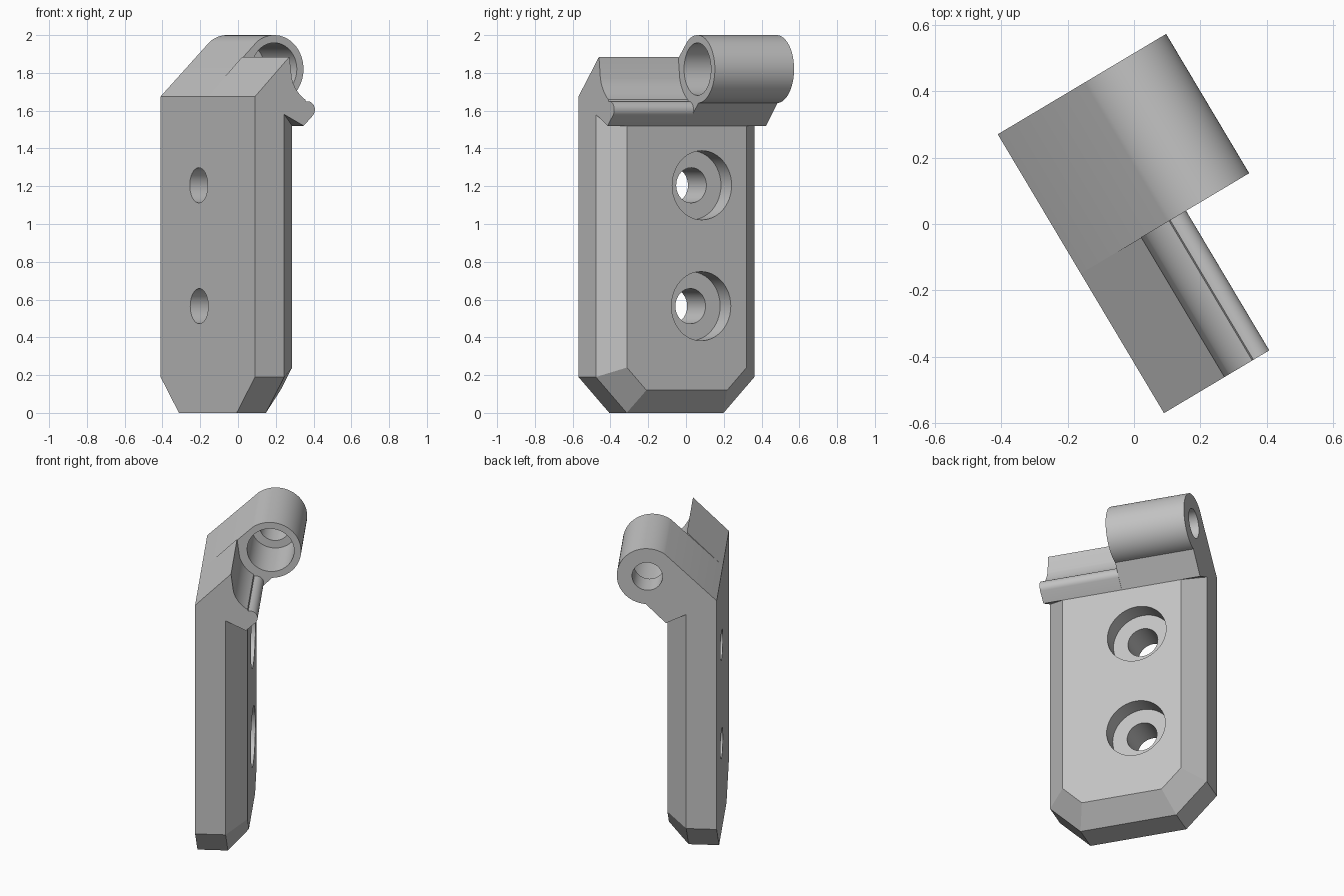
import bpy, bmesh
from math import cos, sin, radians, atan2
from mathutils import Vector

cube = bpy.data.objects.get("Cube")
if cube:
    bpy.data.objects.remove(cube, do_unlink=True)

# Local frame: x along the hinge pin, y out from the mounting face, z up
WIDTH, HALF, THICK, BEVEL = 0.977, 0.488, 0.30, 0.12
SEAM = 1.58
PIN = Vector((0.41, 1.82))

grey = bpy.data.materials.new("plain_grey")
grey.use_nodes = True
COLOUR = (0.55, 0.55, 0.55, 1)
grey.diffuse_color = COLOUR
grey.node_tree.nodes["Principled BSDF"].inputs["Base Color"].default_value = COLOUR


def loft(name, rings):
    """Closed solid through rings of equal point count."""
    bm = bmesh.new()
    loops = [[bm.verts.new(p) for p in ring] for ring in rings]
    n = len(loops[0])
    for a, b in zip(loops, loops[1:]):
        for i in range(n):
            j = (i + 1) % n
            bm.faces.new((a[i], a[j], b[j], b[i]))
    bm.faces.new(loops[0])
    bm.faces.new(loops[-1])
    bmesh.ops.recalc_face_normals(bm, faces=bm.faces)
    mesh = bpy.data.meshes.new(name)
    bm.to_mesh(mesh)
    bm.free()
    mesh.materials.append(grey)
    obj = bpy.data.objects.new(name, mesh)
    bpy.context.collection.objects.link(obj)
    return obj


def arc(center, radius, start, end, steps):
    angles = [radians(start + (end - start) * i / steps) for i in range(steps + 1)]
    return [(center[0] + radius * cos(a), center[1] + radius * sin(a)) for a in angles]


def extrude_x(name, profile, x0, x1):
    return loft(name, [[(x, y, z) for y, z in profile] for x in (x0, x1)])


def extrude_y(name, profile, y0, y1):
    return loft(name, [[(x, y, z) for x, z in profile] for y in (y0, y1)])


def circle(center, radius, steps=48):
    return arc(center, radius, 0, 360, steps)[:-1]


def cut(obj, cutter):
    mod = obj.modifiers.new("cut", "BOOLEAN")
    mod.operation = "DIFFERENCE"
    mod.solver = "EXACT"
    mod.object = cutter
    cutter.hide_render = True
    bpy.context.view_layer.objects.active = obj
    bpy.ops.object.modifier_apply(modifier=mod.name)
    bpy.data.objects.remove(cutter, do_unlink=True)


# Mounting plate with clipped lower corners and a bevelled outer rim
def outline(inset, clip):
    left = [(inset, SEAM), (inset, inset + clip), (inset + clip, inset)]
    return left + [(WIDTH - x, z) for x, z in reversed(left)]


outer, inner = outline(0, 0.19), outline(BEVEL, 0.12)
plate = loft("mounting_plate", [
    [(x, y, z) for x, z in ring]
    for ring, y in ((outer, 0), (outer, THICK - BEVEL), (inner, THICK))])

# Counterbored screw holes
for center in ((0.395, 1.205), (0.4, 0.565)):
    cut(plate, extrude_y("screw_cutter", circle(center, 0.093), -0.1, 0.5))
    cut(plate, extrude_y("head_cutter", circle(center, 0.183), 0.19, 0.5))

# Shared underside and back slope of the hinge head
underside = [(THICK, 1.52), (THICK - BEVEL, SEAM), (0, SEAM), (0, 1.675)]

# Knuckle half, with a stepped pin bore
knuckle = extrude_x("hinge_knuckle",
                    underside + arc(PIN, 0.18, 126, -87, 48), 0, HALF)
cut(knuckle, extrude_x("pin_cutter", circle(PIN, 0.09), -0.1, 0.6))
cut(knuckle, extrude_x("bore_cutter", circle(PIN, 0.139), 0.16, 0.6))

# Open half, hollowed for the mating knuckle and ending in a rounded lip
saddle = extrude_x("hinge_saddle",
                   underside + [(0.212, 1.885)]
                   + arc(PIN, 0.19, 195, 238, 14)
                   + arc((0.325, 1.605), 0.044, 105, -45, 14), HALF, WIDTH)

# Turn the whole bracket into place and shade it
for obj in (plate, knuckle, saddle):
    obj.location = (-0.41, 0.27, 0)
    obj.rotation_euler.z = atan2(-0.859, 0.512)
    bpy.ops.object.select_all(action="DESELECT")
    obj.select_set(True)
    bpy.context.view_layer.objects.active = obj
    bpy.ops.object.shade_smooth_by_angle(angle=radians(20))
